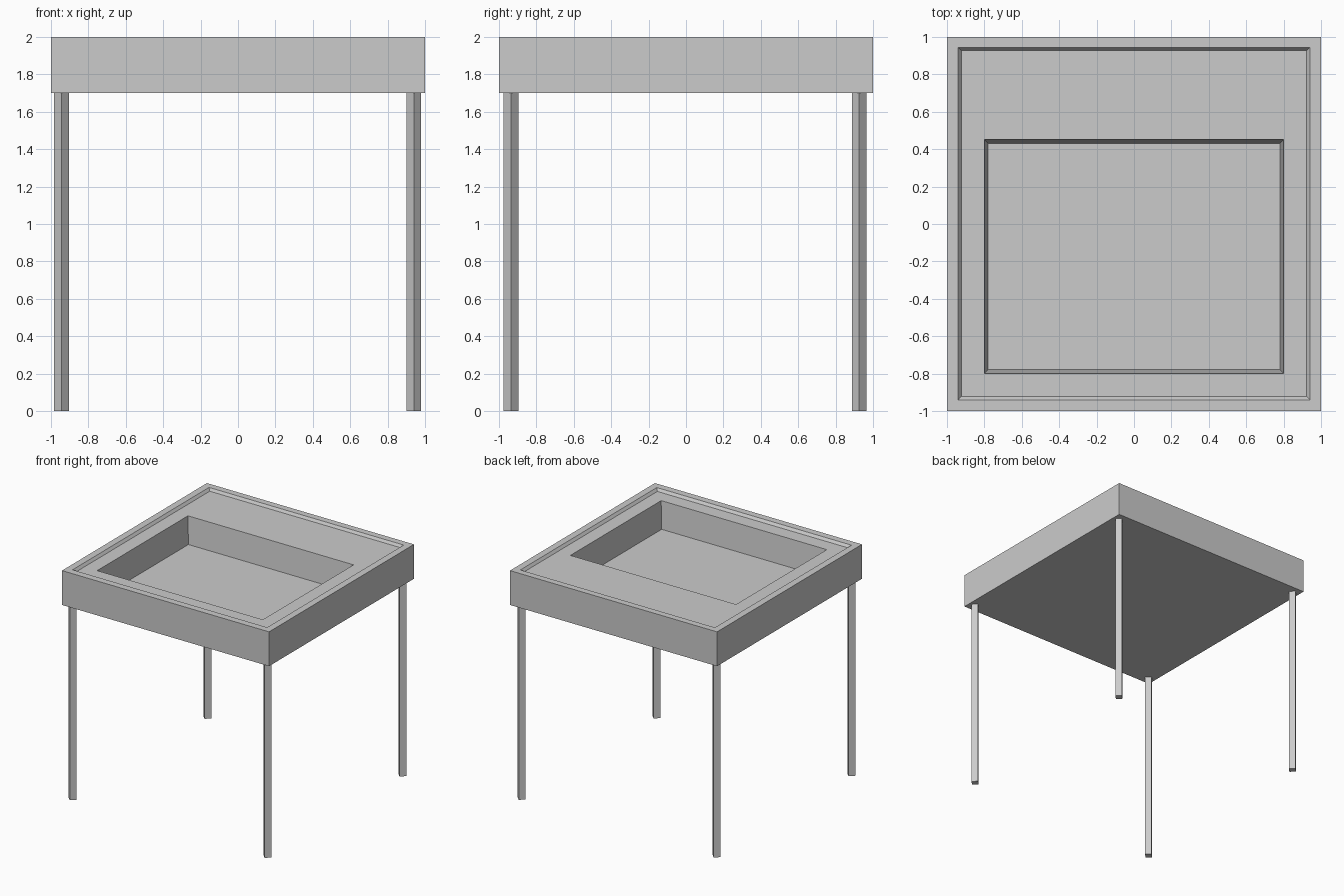
import bpy, bmesh

if "Cube" in bpy.data.objects:
    bpy.data.objects.remove(bpy.data.objects["Cube"])

# Table top: rectangular rings skinned from the underside, over the rim, into the tray
# each ring: half width x, front y, back y, z
rings = [
    (1.00, -1.00, 1.00, 1.70),    # underside
    (1.00, -1.00, 1.00, 2.00),    # outer top edge
    (0.94, -0.94, 0.943, 2.00),   # rim inner edge
    (0.923, -0.923, 0.928, 1.977),  # shallow recess
    (0.80, -0.80, 0.452, 1.977),  # tray opening
    (0.78, -0.778, 0.43, 1.74),   # tray floor
]
bm = bmesh.new()
loops = [[bm.verts.new(p) for p in ((-x, y0, z), (x, y0, z), (x, y1, z), (-x, y1, z))]
         for x, y0, y1, z in rings]
for a, b in zip(loops, loops[1:]):
    for i in range(4):
        j = (i + 1) % 4
        bm.faces.new((a[i], a[j], b[j], b[i]))
bm.faces.new(loops[0][::-1])
bm.faces.new(loops[-1])
bmesh.ops.recalc_face_normals(bm, faces=bm.faces)
mesh = bpy.data.meshes.new("table_top")
bm.to_mesh(mesh)
bm.free()
bpy.context.collection.objects.link(bpy.data.objects.new("table_top", mesh))

# Legs: square posts turned 45 degrees (corner points along x and y)
for row, y in (("front", -0.935), ("back", 0.925)):
    for side, x in (("left", -0.943), ("right", 0.94)):
        bpy.ops.mesh.primitive_cylinder_add(vertices=4, radius=0.039, depth=1.70,
                                            location=(x, y, 0.85))
        bpy.context.object.name = f"{row}_{side}_leg"
